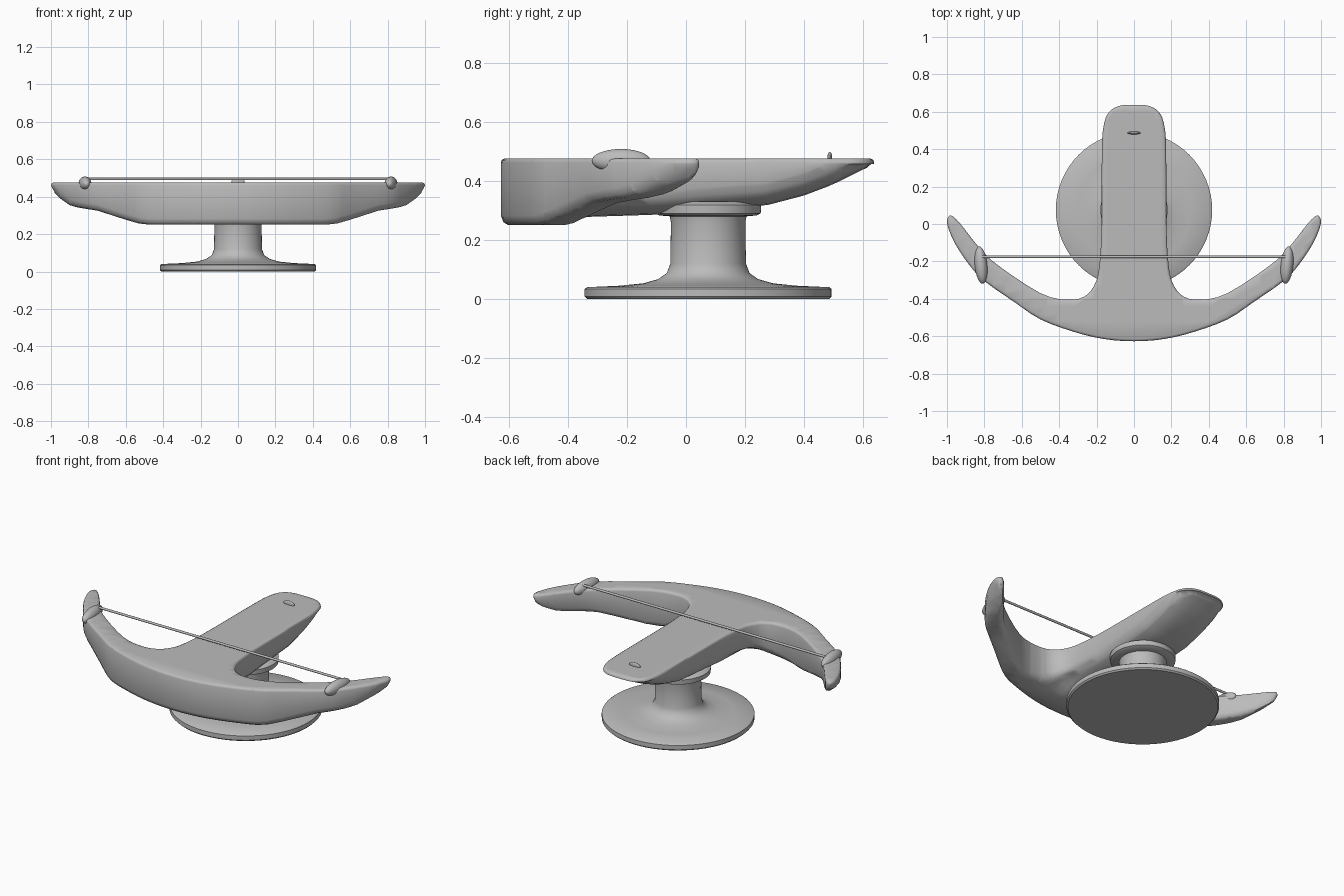
import bpy, bmesh, math
from mathutils import Vector

cube = bpy.data.objects.get("Cube")
if cube:
    bpy.data.objects.remove(cube, do_unlink=True)

grey = bpy.data.materials.new("plain grey")
grey.use_nodes = True
grey.diffuse_color = (0.5, 0.5, 0.5, 1)
grey.node_tree.nodes["Principled BSDF"].inputs["Base Color"].default_value = (0.5, 0.5, 0.5, 1)


def finish(name, bm, angle=40):
    bmesh.ops.recalc_face_normals(bm, faces=bm.faces)
    mesh = bpy.data.meshes.new(name)
    bm.to_mesh(mesh)
    bm.free()
    obj = bpy.data.objects.new(name, mesh)
    bpy.context.collection.objects.link(obj)
    mesh.materials.append(grey)
    bpy.ops.object.select_all(action='DESELECT')
    obj.select_set(True)
    bpy.context.view_layer.objects.active = obj
    bpy.ops.object.shade_smooth_by_angle(angle=math.radians(angle))
    return obj


def lerp_table(table, t):
    for (a, za), (b, zb) in zip(table, table[1:]):
        if t <= b:
            return za + (zb - za) * max(0, (t - a) / (b - a))
    return table[-1][1]


def step(a, b, t):
    t = min(1, max(0, (t - a) / (b - a)))
    return t * t * (3 - 2 * t)


def smooth_loop(points, cuts):
    # closed Catmull-Rom curve through the points
    out, n = [], len(points)
    for i in range(n):
        p, q, r, s = (Vector(points[(i + k) % n]) for k in (-1, 0, 1, 2))
        for k in range(cuts):
            t = k / cuts
            out.append(q + (r - p) * t / 2 + (2 * p - 5 * q + 4 * r - s) * t * t / 2
                       + (3 * q - p - 3 * r + s) * t ** 3 / 2)
    return out


# Bow and stock: one outline, flat on top, sculpted underneath
half = [(0.16, -0.615), (0.32, -0.577), (0.5, -0.51), (0.64, -0.417), (0.8, -0.305),
        (0.88, -0.22), (0.957, -0.105), (0.995, -0.015), (0.997, 0.03), (0.975, 0.044),
        (0.93, 0.003), (0.82, -0.135), (0.715, -0.23), (0.5, -0.37), (0.36, -0.405),
        (0.26, -0.385), (0.2, -0.3), (0.18, -0.16), (0.174, 0), (0.172, 0.38),
        (0.165, 0.51), (0.14, 0.59), (0.085, 0.63)]
outline = smooth_loop([(0, -0.627)] + half + [(0, 0.637)] + [(-x, y) for x, y in reversed(half)], 3)

TOP = 0.476
BOW_UNDER = [(0, 0.25), (0.47, 0.25), (0.53, 0.257), (0.6, 0.277), (0.75, 0.325),
             (0.86, 0.343), (0.9, 0.355), (0.95, 0.39), (1.0, 0.44)]
STOCK_UNDER = [(-0.6, 0.27), (-0.35, 0.277), (-0.1, 0.285), (0.05, 0.3), (0.27, 0.316),
               (0.4, 0.35), (0.5, 0.388), (0.6, 0.438), (0.64, 0.458)]


def underside(x, y):
    x = abs(x)
    s = step(0.5, 0.2, x) * step(-0.5, -0.33, y)
    stock = lerp_table(STOCK_UNDER, y) + 0.045 * min(1, x / 0.17) ** 3
    bow = lerp_table(BOW_UNDER, x)
    return bow + (stock - bow) * s


bm = bmesh.new()
upper = [bm.verts.new((p.x, p.y, 1)) for p in outline]
lower = [bm.verts.new((p.x, p.y, 0.032)) for p in outline]
top_face, under_face = bm.faces.new(upper), bm.faces.new(lower)
for i in range(len(outline)):
    j = (i + 1) % len(outline)
    bm.faces.new((upper[i], upper[j], lower[j], lower[i]))
bmesh.ops.recalc_face_normals(bm, faces=bm.faces)

# rounded rims made from successive insets; z holds the offset for now
for face, rings in ((under_face, ((0.009, 0.01), (0.016, 0))),
                    (top_face, ((0.003, 1.009), (0.009, 1.014)))):
    for width, z in rings:
        bmesh.ops.inset_region(bm, faces=[face], thickness=width, use_even_offset=True)
        for v in face.verts:
            v.co.z = z

# cuts that let the underside bend
cuts = [(Vector((sx * x, 0, 0)), Vector((1, 0, 0))) for sx in (-1, 1)
        for x in (0.04, 0.08, 0.11, 0.14, 0.17, 0.21, 0.26, 0.32, 0.4, 0.47, 0.53,
                  0.6, 0.68, 0.75, 0.81, 0.86, 0.9, 0.95)]
cuts += [(Vector((0, -0.52 + 0.04 * k, 0)), Vector((0, 1, 0))) for k in range(29)]
for co, no in cuts:
    bmesh.ops.bisect_plane(bm, geom=bm.verts[:] + bm.edges[:] + bm.faces[:],
                           dist=1e-5, plane_co=co, plane_no=no)
for v in bm.verts:
    if v.co.z > 0.5:
        v.co.z = TOP - 1.014 + v.co.z
    else:
        v.co.z = min(TOP - 0.018, underside(v.co.x, v.co.y) + v.co.z)
finish("bow_and_stock", bm, 50)


# Pedestal: turned base plate, column and collar
def lathe(name, profile, y, segments=64):
    bm = bmesh.new()
    verts = [bm.verts.new((r, 0, z)) for r, z in profile]
    edges = [bm.edges.new(pair) for pair in zip(verts, verts[1:])]
    bmesh.ops.spin(bm, geom=verts + edges, cent=(0, 0, 0), axis=(0, 0, 1),
                   angle=2 * math.pi, steps=segments)
    bmesh.ops.remove_doubles(bm, verts=bm.verts, dist=1e-4)
    finish(name, bm).location.y = y


lathe("pedestal", [(0, 0.003), (0.41, 0), (0.418, 0.008), (0.418, 0.034), (0.41, 0.04),
                   (0.3, 0.045), (0.22, 0.053), (0.17, 0.067), (0.14, 0.088), (0.128, 0.12),
                   (0.126, 0.26), (0.13, 0.28), (0.165, 0.283), (0.178, 0.29),
                   (0.18, 0.318), (0.16, 0.33), (0, 0.34)], 0.075)


# Small rounded parts
def ellipsoid(name, centre, radii, turn=0):
    bm = bmesh.new()
    bmesh.ops.create_uvsphere(bm, u_segments=32, v_segments=16, radius=1)
    bmesh.ops.scale(bm, vec=radii, verts=bm.verts)
    obj = finish(name, bm)
    obj.location = centre
    obj.rotation_euler.z = turn


for side, sx in (("left", 1), ("right", -1)):
    ellipsoid(side + "_string_nock", (sx * 0.818, -0.22, 0.468), (0.034, 0.1, 0.04), sx * -0.1)
ellipsoid("sight_pin", (0, 0.487, 0.48), (0.036, 0.008, 0.018))

# String
bm = bmesh.new()
bmesh.ops.create_cone(bm, cap_ends=True, segments=12, radius1=0.007, radius2=0.007, depth=1.62)
string = finish("bow_string", bm)
string.rotation_euler.y = math.pi / 2
string.location = (0, -0.175, 0.495)
